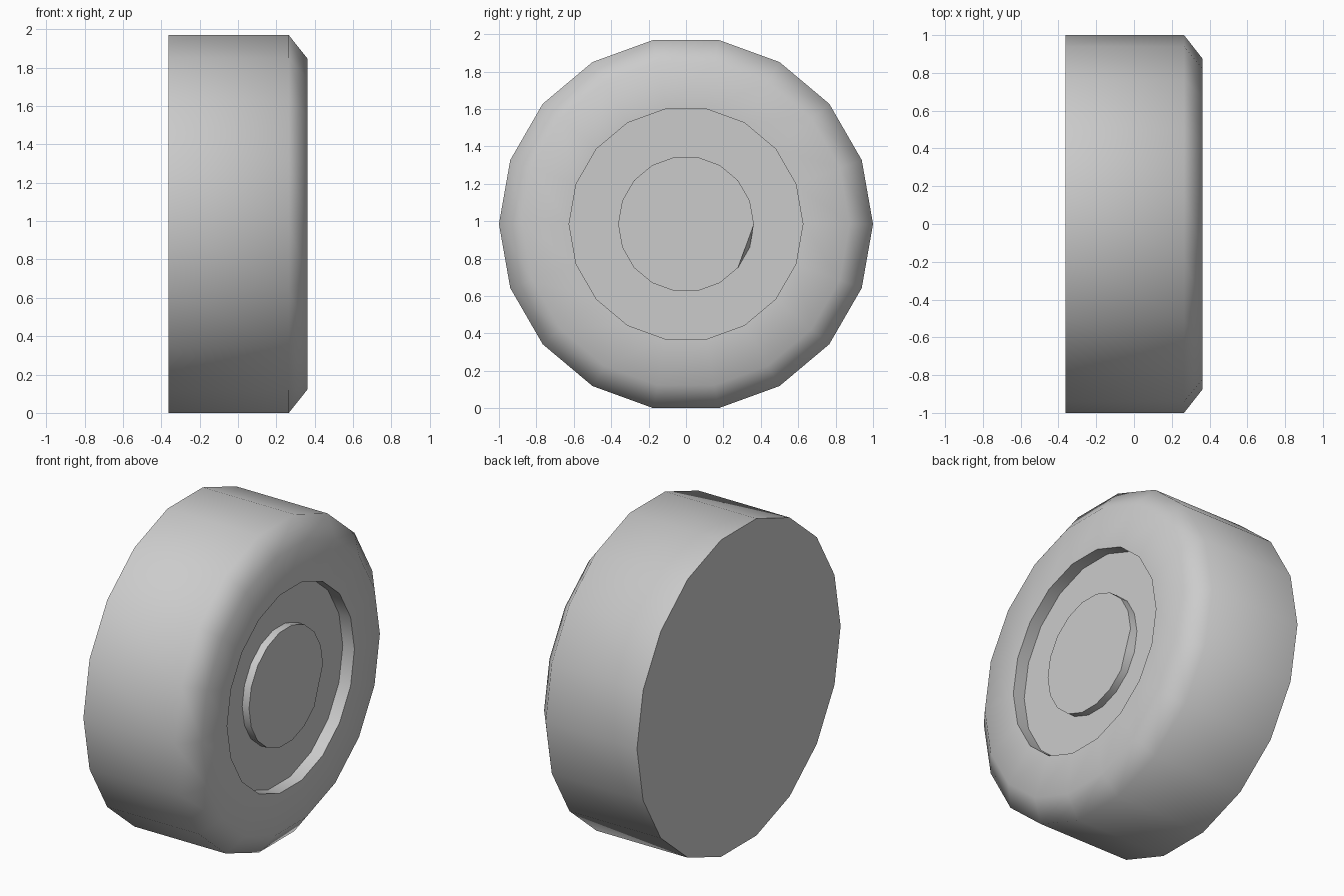
import bpy, bmesh
from math import sin, cos, pi, radians

if "Cube" in bpy.data.objects:
    bpy.data.objects.remove(bpy.data.objects["Cube"])

SIDES = 18
CENTER_Z = cos(pi / SIDES)   # wheel rests on a flat facet

# Half cross-section (x, radius): tyre back, tread, shoulder, rim recess, raised hub
PROFILE = [(-0.363, 1.0), (0.265, 1.0), (0.363, 0.875), (0.363, 0.625),
           (0.283, 0.625), (0.283, 0.363), (0.33, 0.363)]

bm = bmesh.new()
rings = []
for x, r in PROFILE:
    rings.append([bm.verts.new((x, r * cos(2 * pi * i / SIDES),
                                CENTER_Z + r * sin(2 * pi * i / SIDES)))
                  for i in range(SIDES)])

# Hub face has one flattened corner
hub = rings[-1]
hub[-1].co = (hub[-2].co + hub[0].co) / 2

# Skin between rings, then close back and hub
for a, b in zip(rings, rings[1:]):
    for i in range(SIDES):
        j = (i + 1) % SIDES
        bm.faces.new((a[i], a[j], b[j], b[i]))
bm.faces.new(rings[0])
bm.faces.new(hub)
bmesh.ops.recalc_face_normals(bm, faces=bm.faces)

mesh = bpy.data.meshes.new("wheel")
bm.to_mesh(mesh)
bm.free()
wheel = bpy.data.objects.new("wheel", mesh)
bpy.context.collection.objects.link(wheel)

# Smooth tread and shoulder, sharp back and recess edges
bpy.context.view_layer.objects.active = wheel
wheel.select_set(True)
bpy.ops.object.shade_smooth_by_angle(angle=radians(60))
